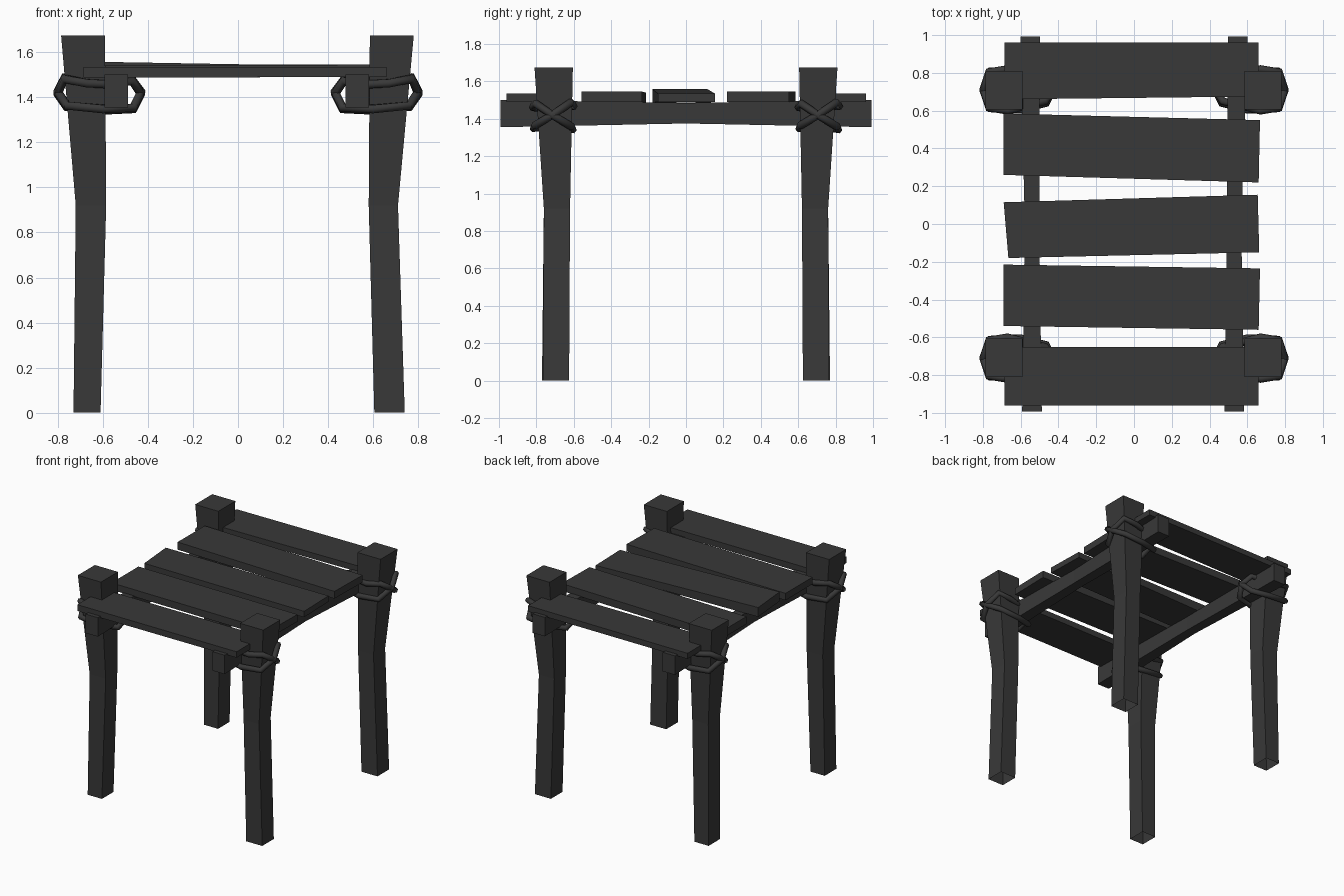
import bpy, bmesh

if "Cube" in bpy.data.objects:
    bpy.data.objects.remove(bpy.data.objects["Cube"])

mat = bpy.data.materials.new("dark_wood")
mat.diffuse_color = (0.04, 0.04, 0.04, 1)
mat.use_nodes = True
mat.node_tree.nodes["Principled BSDF"].inputs["Base Color"].default_value = mat.diffuse_color


def add_object(name, mesh):
    ob = bpy.data.objects.new(name, mesh)
    mesh.materials.append(mat)
    bpy.context.collection.objects.link(ob)
    return ob


def loft(name, rings, cap_first=True):
    """Skin a list of four-point rings into a flat-sided beam."""
    bm = bmesh.new()
    vs = [[bm.verts.new(p) for p in r] for r in rings]
    for a, b in zip(vs, vs[1:]):
        for i in range(4):
            j = (i + 1) % 4
            bm.faces.new((a[i], a[j], b[j], b[i]))
    if cap_first:
        bm.faces.new(vs[0][::-1])
    bm.faces.new(vs[-1])
    bmesh.ops.recalc_face_normals(bm, faces=bm.faces[:])
    me = bpy.data.meshes.new(name)
    bm.to_mesh(me)
    bm.free()
    return add_object(name, me)


def rope(name, pts, radius=0.021):
    cu = bpy.data.curves.new(name, 'CURVE')
    cu.dimensions = '3D'
    cu.bevel_depth = radius
    cu.bevel_resolution = 1
    sp = cu.splines.new('POLY')
    sp.points.add(len(pts) - 1)
    for p, co in zip(sp.points, pts):
        p.co = (*co, 1)
    sp.use_cyclic_u = True
    tmp = bpy.data.objects.new(name + "_path", cu)
    bpy.context.collection.objects.link(tmp)
    dg = bpy.context.evaluated_depsgraph_get()
    me = bpy.data.meshes.new_from_object(tmp.evaluated_get(dg))
    bpy.data.objects.remove(tmp)
    for f in me.polygons:
        f.use_smooth = True
    add_object(name, me)


# legs: (inner x, outer x, inner y, outer y, z), open underneath
LEFT = [(.61, .73, .63, .77, 0), (.585, .72, .62, .76, .92), (.59, .785, .605, .81, 1.675)]
RIGHT = [(.605, .74, .625, .765, 0), (.58, .71, .62, .76, .92), (.585, .78, .605, .81, 1.675)]
# rope loop: (x, y offset from leg centre, z), tilted so that two loops cross
LOOP = [(.80, 0, 1.42), (.77, .095, 1.485), (.67, .11, 1.465), (.575, .085, 1.46),
        (.47, .06, 1.475), (.43, 0, 1.42), (.465, -.07, 1.35), (.60, -.105, 1.345),
        (.76, -.10, 1.36)]

for side, sx, prof in (("left", -1, LEFT), ("right", 1, RIGHT)):
    for end, sy in (("front", -1), ("back", 1)):
        loft(f"{end}_{side}_leg",
             [[(sx * a, sy * c, z), (sx * b, sy * c, z), (sx * b, sy * d, z), (sx * a, sy * d, z)]
              for a, b, c, d, z in prof], cap_first=False)
        for k in (1, -1):
            rope(f"{end}_{side}_rope_{'a' if k > 0 else 'b'}",
                 [(sx * x, sy * .71 + k * y, z + .003 * k) for x, y, z in LOOP])

# rails: (y, x centre, half width, bottom z, top z)
for name, f, m, b in (("left_rail", -.54, -.54, -.55), ("right_rail", .53, .53, .55)):
    loft(name, [[(x - w, y, z0), (x + w, y, z0), (x + w, y, z1), (x - w, y, z1)]
                for y, x, w, z0, z1 in ((-.992, f, .052, 1.355, 1.50),
                                        (0, m, .038, 1.375, 1.485),
                                        (.992, b, .052, 1.355, 1.50))])

# planks: left x front/back, right x front/back, left y pair, right y pair, top z left/right
PLANKS = [(-.685, -.685, .66, .66, -.96, -.65, -.96, -.65, 1.535, 1.535),
          (-.69, -.69, .66, .667, -.54, -.215, -.56, -.235, 1.54, 1.545),
          (-.665, -.69, .663, .655, -.18, .115, -.15, .155, 1.558, 1.535),
          (-.692, -.69, .66, .667, .26, .585, .22, .55, 1.545, 1.545),
          (-.685, -.685, .66, .66, .66, .96, .675, .962, 1.53, 1.535)]
for i, (lf, lb, rf, rb, y0, y1, y2, y3, zl, zr) in enumerate(PLANKS, 1):
    loft(f"plank_{i}", [[(lf, y0, 1.487), (lb, y1, 1.487), (lb, y1, zl), (lf, y0, zl)],
                        [(rf, y2, 1.49), (rb, y3, 1.49), (rb, y3, zr), (rf, y2, zr)]])
